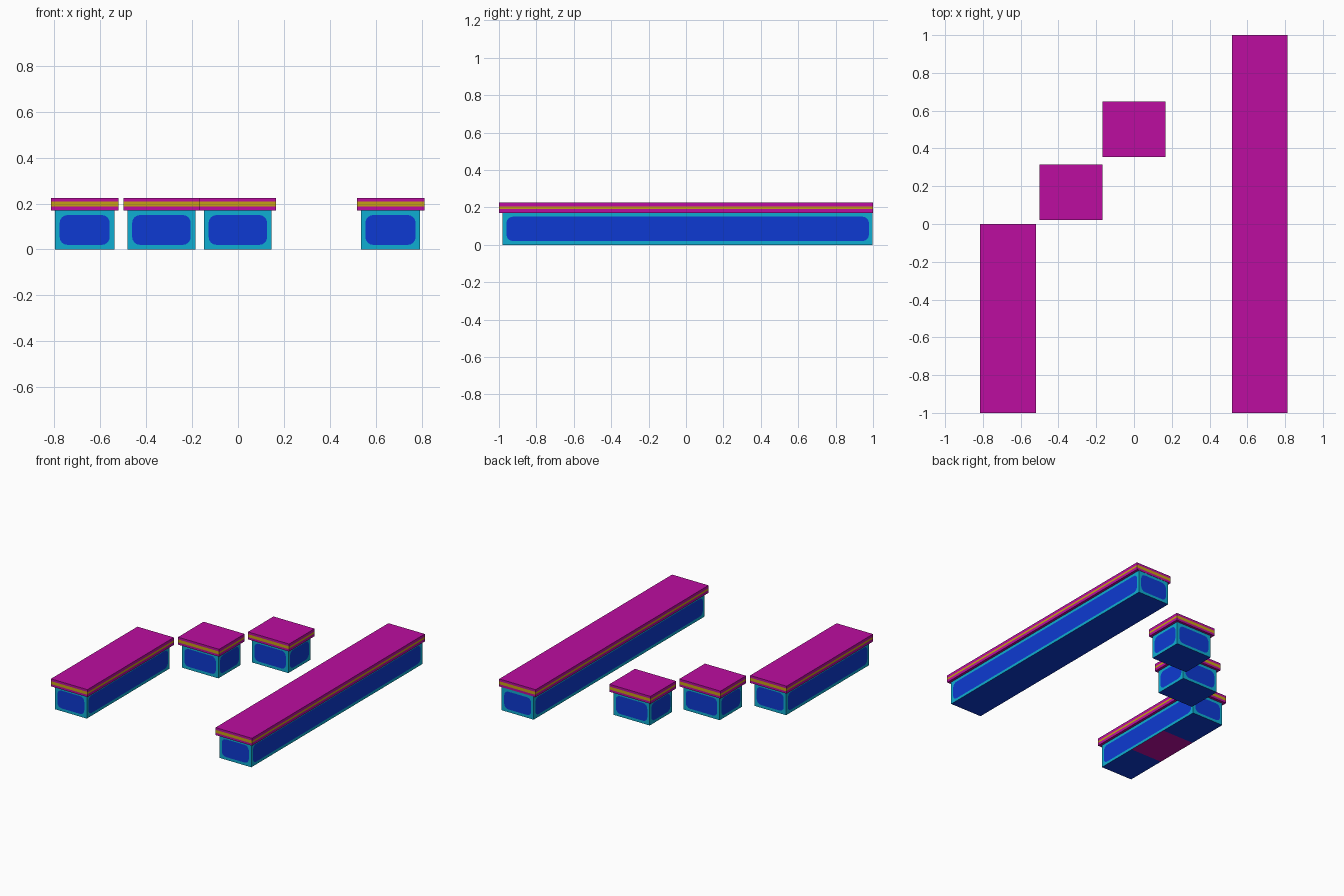
import bpy, bmesh, math
from mathutils import Vector

if "Cube" in bpy.data.objects:
    bpy.data.objects.remove(bpy.data.objects["Cube"])


def material(name, srgb):
    m = bpy.data.materials.new(name)
    m.diffuse_color = (*[(c / 255 / 12.92) if c < 11 else ((c / 255 + 0.055) / 1.055) ** 2.4 for c in srgb], 1)
    m.use_nodes = True
    m.node_tree.nodes["Principled BSDF"].inputs["Base Color"].default_value = m.diffuse_color
    return m


MATS = [material("magenta", (188, 13, 160)), material("gold", (198, 160, 22)),
        material("cyan", (15, 174, 210)), material("blue", (13, 58, 210))]
MAGENTA, GOLD, CYAN, BLUE = range(4)
BODY_TOP, SLAB_TOP = 0.17, 0.225


def face(bm, pts, mat):
    f = bm.faces.new([bm.verts.new(p) for p in pts])
    f.material_index = mat


def finish(bm, name):
    bmesh.ops.remove_doubles(bm, verts=bm.verts, dist=1e-5)
    me = bpy.data.meshes.new(name)
    bm.to_mesh(me)
    bm.free()
    for m in MATS:
        me.materials.append(m)
    bpy.context.collection.objects.link(bpy.data.objects.new(name, me))


def sides(x0, x1, y0, y1):
    """Start and end corner of each wall, counter-clockwise from the front."""
    c = [(x0, y0), (x1, y0), (x1, y1), (x0, y1)]
    return [(Vector((*c[i], 0)), Vector((*c[(i + 1) % 4], 0))) for i in range(4)]


def panel_wall(bm, a, b, h, margin=0.02, r=0.034, n=4):
    """Cyan wall with a rounded blue panel cut into it."""
    length, along = (b - a).length, (b - a).normalized()

    def at(u, v):
        return a + along * u + Vector((0, 0, v))
    outer = [(length, h), (0, h), (0, 0), (length, 0)]
    arcs = []
    for k, (u, v) in enumerate(outer):
        cu = u + (margin + r) * (1 if u == 0 else -1)
        cv = v + (margin + r) * (1 if v == 0 else -1)
        arcs.append([at(cu + r * math.cos(t), cv + r * math.sin(t))
                     for t in [(k + i / n) * math.pi / 2 for i in range(n + 1)]])
    for k in range(4):
        o, o2 = at(*outer[k]), at(*outer[(k + 1) % 4])
        for p, q in zip(arcs[k], arcs[k][1:]):
            face(bm, [o, q, p], CYAN)
        face(bm, [o, o2, arcs[(k + 1) % 4][0], arcs[k][-1]], CYAN)
    face(bm, [p for arc in arcs for p in arc], BLUE)


def base(name, x0, x1, y0, y1, cuts=(), patch=None):
    bm = bmesh.new()
    for a, b in sides(x0, x1, y0, y1):
        panel_wall(bm, a, b, BODY_TOP)
    ys = [y0, *cuts, y1]
    for i, (p, q) in enumerate(zip(ys, ys[1:])):   # underside
        face(bm, [(x0, p, 0), (x0, q, 0), (x1, q, 0), (x1, p, 0)], MAGENTA if i == patch else BLUE)
    # wind every face outward
    mid = Vector(((x0 + x1) / 2, (y0 + y1) / 2, BODY_TOP / 2))
    bm.normal_update()
    for f in bm.faces:
        n = f.normal
        if n.dot(f.calc_center_median() - mid) < 0:
            f.normal_flip()
    finish(bm, name)


def slab(name, x0, x1, y0, y1):
    bm = bmesh.new()
    mid = (BODY_TOP + SLAB_TOP) / 2
    for i, (a, b) in enumerate(sides(x0, x1, y0, y1)):
        half = 0.011 if i % 2 == 0 else 0.007      # gold stripe half height
        zs = [BODY_TOP, mid - half, mid + half, SLAB_TOP]
        for j in range(3):
            lo, hi = Vector((0, 0, zs[j])), Vector((0, 0, zs[j + 1]))
            face(bm, [a + lo, b + lo, b + hi, a + hi], GOLD if j == 1 else MAGENTA)
    c = [(x0, y0), (x1, y0), (x1, y1), (x0, y1)]
    face(bm, [(*p, SLAB_TOP) for p in c], MAGENTA)
    face(bm, [(*p, BODY_TOP) for p in reversed(c)], MAGENTA)
    finish(bm, name)


# left bench (one magenta patch under its middle third)
slab("left_bench_top", -0.815, -0.52, -1, 0)
base("left_bench_base", -0.797, -0.539, -0.98, -0.02, (-0.667, -0.333), 1)
# two short stepped blocks
for label, x, y in (("near", -0.5, 0.02), ("far", -0.167, 0.354)):
    slab(label + "_block_top", x, x + 0.333, y, y + 0.295)
    base(label + "_block_base", x + 0.019, x + 0.314, y + 0.018, y + 0.277)
# long right bench
slab("right_bench_top", 0.518, 0.813, -1, 1)
base("right_bench_base", 0.535, 0.794, -0.98, 0.998)
